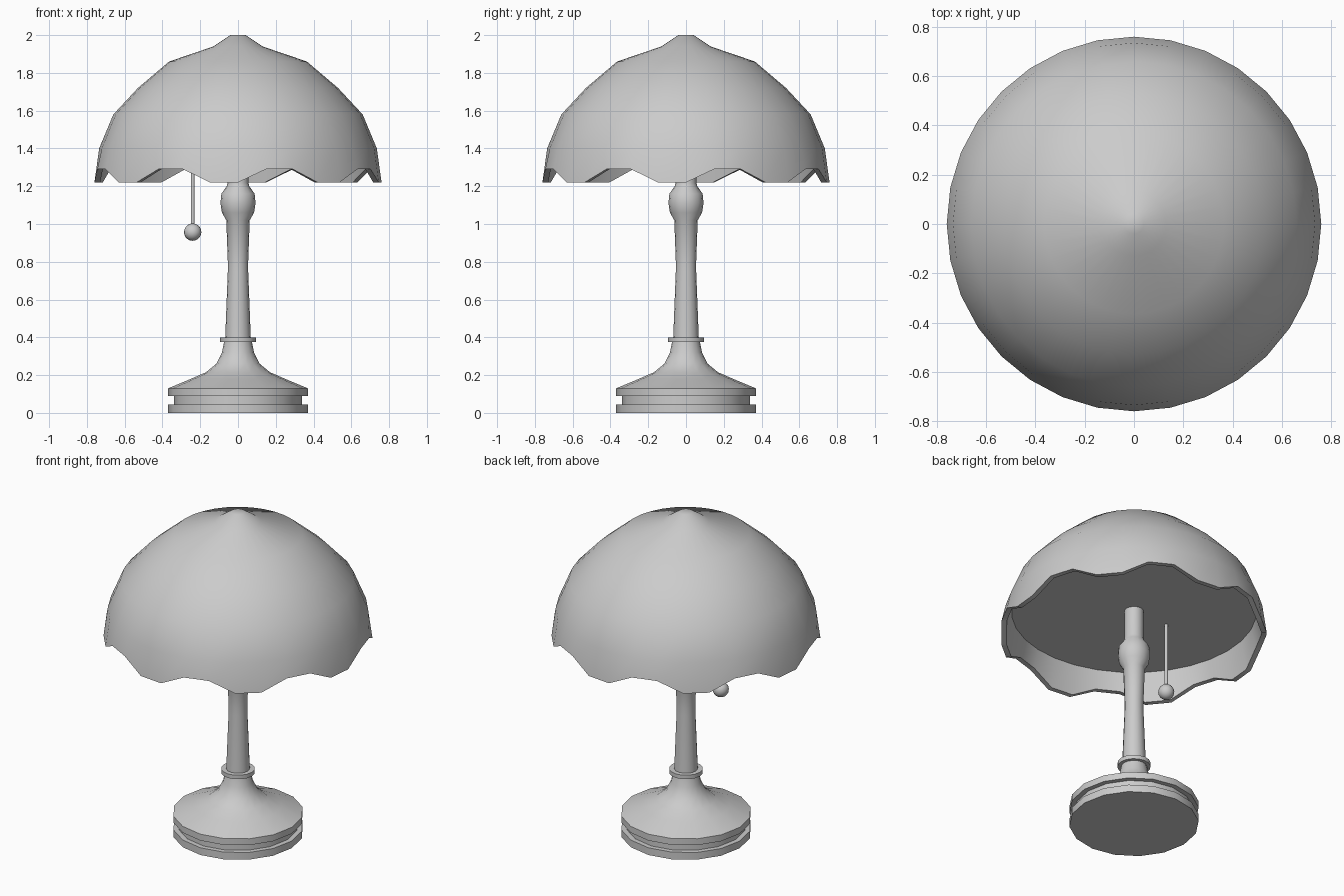
import bpy, bmesh
from math import sin, cos, tau, radians

if "Cube" in bpy.data.objects:
    bpy.data.objects.remove(bpy.data.objects["Cube"])


def finish(obj, angle=35):
    bpy.ops.object.select_all(action='DESELECT')
    obj.select_set(True)
    bpy.context.view_layer.objects.active = obj
    bpy.ops.object.shade_smooth_by_angle(angle=radians(angle))


def lathe(name, profile, sides, lift=lambda k, z: z, angle=35):
    """Revolve (radius, z) points around z, capping both ends."""
    bm = bmesh.new()
    rings = [[bm.verts.new((r * sin(tau * k / sides), -r * cos(tau * k / sides), lift(k, z)))
              for k in range(sides)] for r, z in profile]
    for a, b in zip(rings, rings[1:]):
        for k in range(sides):
            n = (k + 1) % sides
            bm.faces.new((a[k], a[n], b[n], b[k]))
    bm.faces.new(rings[0])
    bm.faces.new(rings[-1])
    bmesh.ops.recalc_face_normals(bm, faces=bm.faces)
    mesh = bpy.data.meshes.new(name)
    bm.to_mesh(mesh)
    bm.free()
    obj = bpy.data.objects.new(name, mesh)
    bpy.context.collection.objects.link(obj)
    finish(obj, angle)
    return obj


# Grooved foot with flared neck
lathe("base", [(.37, 0), (.37, .045), (.34, .045), (.34, .09), (.37, .09), (.37, .13),
               (.25, .18), (.17, .215), (.115, .26), (.085, .32), (.073, .38)], 16)

# Ring between foot and stem
lathe("collar", [(.095, .375), (.095, .40), (.06, .40), (.06, .375)], 16)

# Tapered stem with bulb near the top
lathe("stem", [(.068, .39), (.054, .75), (.054, .80), (.062, 1.02), (.085, 1.06), (.093, 1.11),
               (.088, 1.16), (.06, 1.20), (.055, 1.22), (.055, 1.40)], 16, angle=50)


# Domed shade: scalloped rim, shallow hollow closed by a flat disc
def scallop(k, z):
    return 1.29 if z == 1.22 and k % 4 in (1, 2) else z


lathe("shade", [(.70, 1.40), (.73, 1.22), (.76, 1.22), (.735, 1.40), (.66, 1.58), (.53, 1.72),
                (.365, 1.86), (.13, 1.94), (.04, 2.0)], 32, scallop, 40)

# Pull cord and knob
bpy.ops.mesh.primitive_cylinder_add(vertices=8, radius=.01, depth=.42, location=(-.24, 0, 1.19))
cord = bpy.context.object
cord.name = "pull_cord"
finish(cord, 50)
bpy.ops.mesh.primitive_uv_sphere_add(segments=16, ring_count=10, radius=.046, location=(-.24, 0, .957))
knob = bpy.context.object
knob.name = "pull_knob"
finish(knob, 50)
